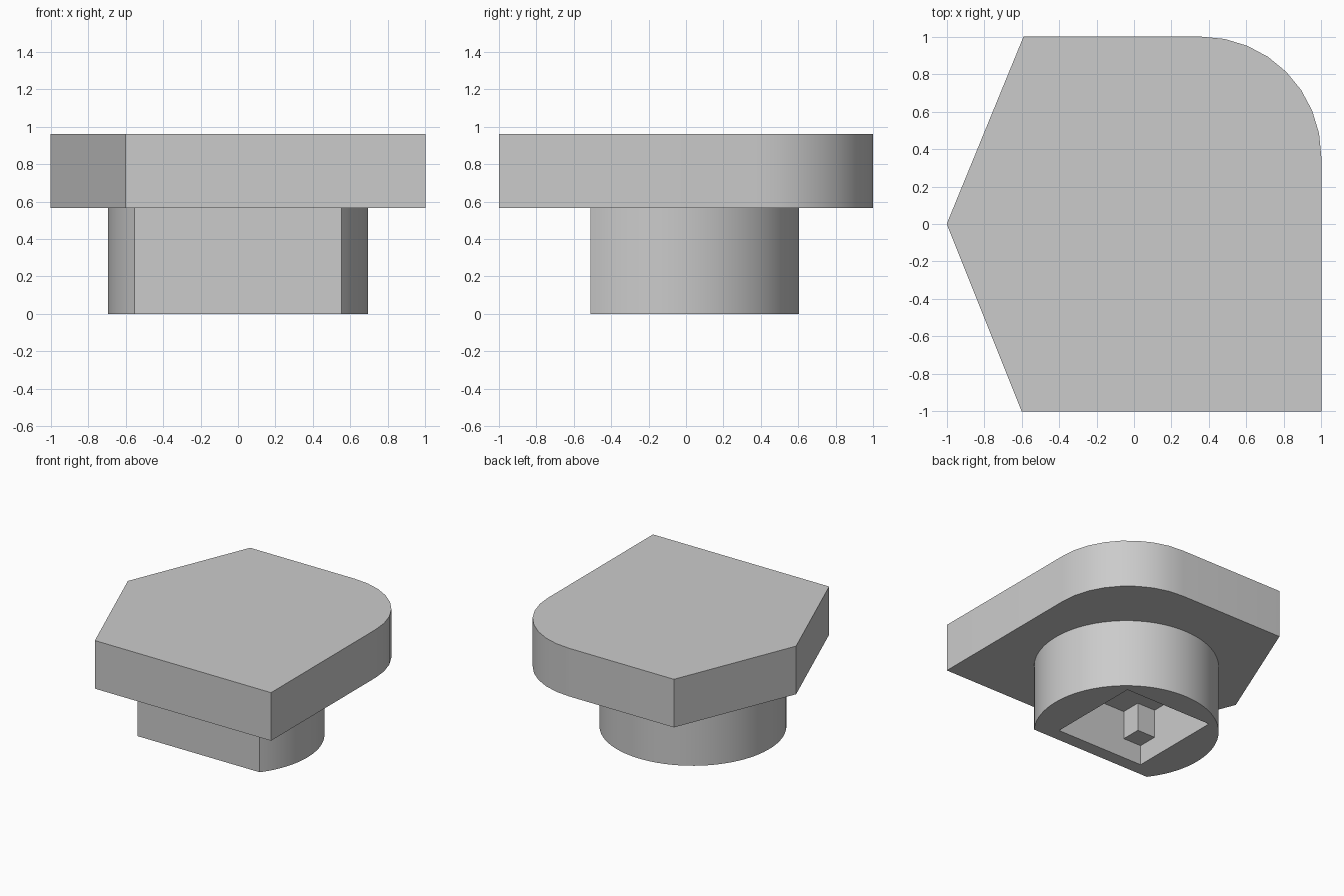
import bpy
import bmesh
from math import asin, cos, sin, pi

cube = bpy.data.objects.get("Cube")
if cube:
    bpy.data.objects.remove(cube, do_unlink=True)

grey = bpy.data.materials.new("plain_grey")
grey.use_nodes = True
colour = (0.6, 0.6, 0.6, 1)
grey.diffuse_color = colour
grey.node_tree.nodes["Principled BSDF"].inputs["Base Color"].default_value = colour


def arc(cx, cy, r, start, end, steps):
    angles = [start + (end - start) * i / steps for i in range(steps + 1)]
    return [(cx + r * cos(a), cy + r * sin(a)) for a in angles]


def square(low, high):
    return [(low, low), (high, low), (high, high), (low, high)]


def prism(name, outline, bottom, top):
    """Extrude a counter-clockwise outline upwards."""
    bm = bmesh.new()
    base = bm.faces.new([bm.verts.new((x, y, bottom)) for x, y in outline])
    raised = bmesh.ops.extrude_face_region(bm, geom=[base], use_keep_orig=True)
    verts = [v for v in raised["geom"] if isinstance(v, bmesh.types.BMVert)]
    bmesh.ops.translate(bm, verts=verts, vec=(0, 0, top - bottom))
    bmesh.ops.recalc_face_normals(bm, faces=bm.faces)
    mesh = bpy.data.meshes.new(name)
    bm.to_mesh(mesh)
    bm.free()
    mesh.materials.append(grey)
    obj = bpy.data.objects.new(name, mesh)
    bpy.context.collection.objects.link(obj)
    return obj


def activate(obj):
    bpy.ops.object.select_all(action='DESELECT')
    obj.select_set(True)
    bpy.context.view_layer.objects.active = obj


SHOULDER = 0.565
SOCKET_TOP = 0.4

# Top plate: pointed on one side, one rounded corner
corner = arc(0.36, 0.36, 0.64, 0, pi / 2, 8)
plate = prism("top_plate", [(-0.6, -1), (1, -1)] + corner + [(-0.59, 1), (-1, 0)],
              SHOULDER, 0.96)

# Round stem with a flat front
radius, centre_y = 0.695, -0.09
flat = asin((-0.51 - centre_y) / radius)
stem = prism("stem", arc(0, centre_y, radius, flat, pi - flat, 64), 0, SHOULDER)

# Square socket cut into the underside
cutter = prism("socket_cutter", square(-0.4, 0.4), -0.1, SOCKET_TOP)
cutter.hide_render = True
cut = stem.modifiers.new("socket", 'BOOLEAN')
cut.operation = 'DIFFERENCE'
cut.solver = 'EXACT'
cut.object = cutter
activate(stem)
bpy.ops.object.modifier_apply(modifier=cut.name)
bpy.data.objects.remove(cutter, do_unlink=True)

# Key block in the socket corner
prism("socket_key", square(-0.4, -0.235), 0.165, SOCKET_TOP)

for obj in (plate, stem):
    activate(obj)
    bpy.ops.object.shade_smooth_by_angle(angle=pi / 6)
